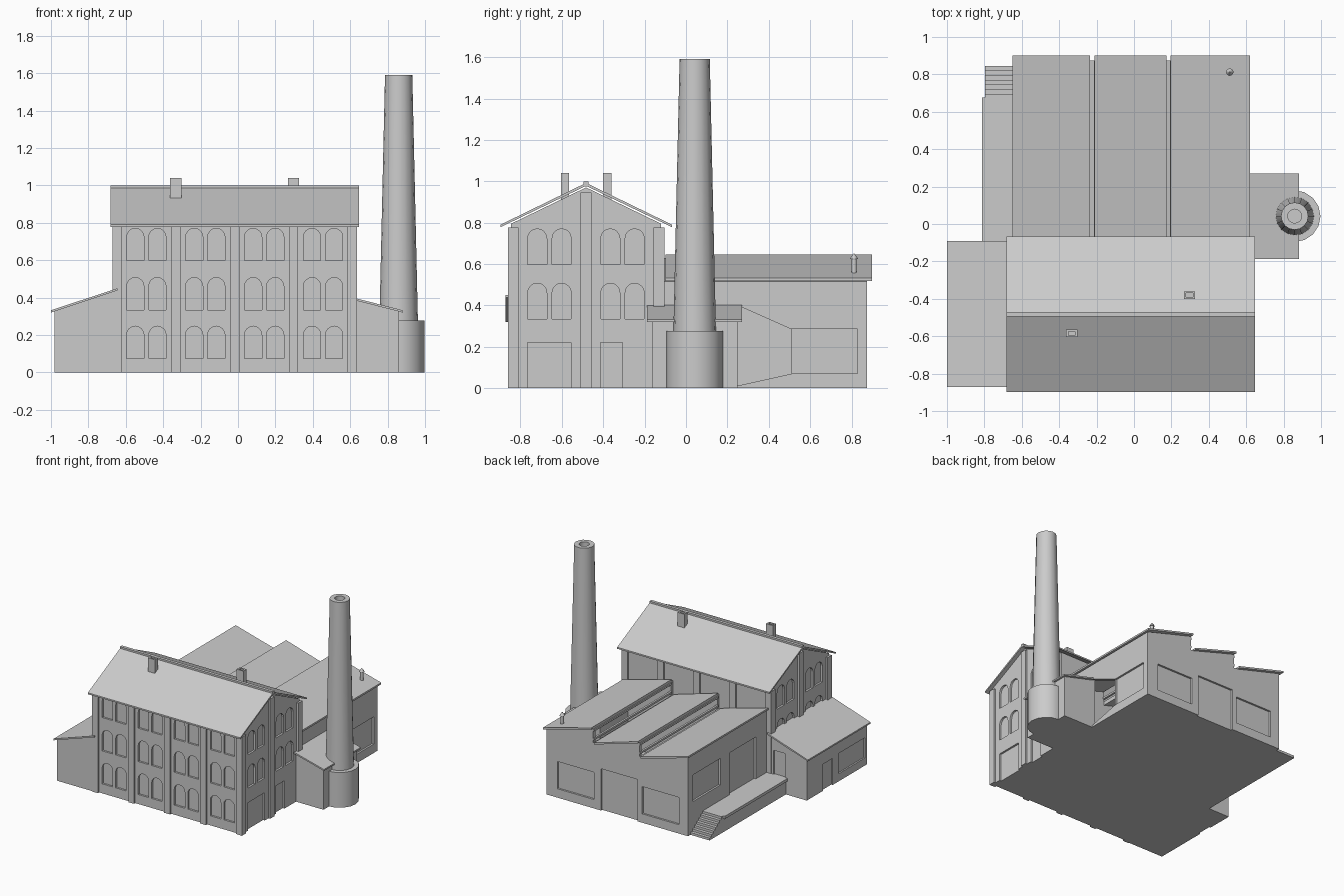
import bpy, bmesh, math

if "Cube" in bpy.data.objects:
    bpy.data.objects.remove(bpy.data.objects["Cube"])

grey = bpy.data.materials.new("plain_grey")
grey.diffuse_color = (0.6, 0.6, 0.6, 1)
grey.use_nodes = True
grey.node_tree.nodes["Principled BSDF"].inputs["Base Color"].default_value = grey.diffuse_color


def prism(bm, pts, axis, a, b):
    """Extrude a 2D outline along x (pts = y,z), y (pts = x,z) or z (pts = x,y)."""
    place = {'x': lambda p, d: (d, p[0], p[1]),
             'y': lambda p, d: (p[0], d, p[1]),
             'z': lambda p, d: (p[0], p[1], d)}[axis]
    lo = [bm.verts.new(place(p, a)) for p in pts]
    hi = [bm.verts.new(place(p, b)) for p in pts]
    n = len(pts)
    faces = [bm.faces.new(lo), bm.faces.new(hi)]
    faces += [bm.faces.new((lo[i], lo[(i + 1) % n], hi[(i + 1) % n], hi[i])) for i in range(n)]
    bmesh.ops.recalc_face_normals(bm, faces=faces)


def make(name, *solids):
    bm = bmesh.new()
    for s in solids:
        prism(bm, *s)
    me = bpy.data.meshes.new(name)
    bm.to_mesh(me)
    bm.free()
    ob = bpy.data.objects.new(name, me)
    bpy.context.collection.objects.link(ob)
    me.materials.append(grey)
    return ob


def carve(ob, *solids):
    """Cut the given prisms out of an object."""
    cutter = make("cutter", *solids)
    cutter.hide_render = True
    mod = ob.modifiers.new("cut", 'BOOLEAN')
    mod.operation, mod.solver, mod.object = 'DIFFERENCE', 'EXACT', cutter
    bpy.context.view_layer.objects.active = ob
    bpy.ops.object.modifier_apply(modifier=mod.name)
    bpy.data.objects.remove(cutter)


def rect(u0, u1, v0, v1):
    return [(u0, v0), (u1, v0), (u1, v1), (u0, v1)]


def box(x0, x1, y0, y1, z0, z1):
    return (rect(x0, x1, y0, y1), 'z', z0, z1)


def arch(c, z0, w=0.092, h=0.172):
    r = w / 2
    top = [(c + r * math.cos(math.pi * i / 8), z0 + h - r + r * math.sin(math.pi * i / 8)) for i in range(9)]
    return [(c - r, z0), (c + r, z0)] + top


def slab(p, q, t):
    """Thin sloping strip whose top edge runs from p to q."""
    return [p, q, (q[0], q[1] - t), (p[0], p[1] - t)]


def lathe(name, x, y, profile, sides, tilt=0):
    bm = bmesh.new()
    rings = [[bm.verts.new((x + r * math.cos(2 * math.pi * i / sides),
                            y + r * math.sin(2 * math.pi * i / sides), z)) for i in range(sides)]
             for r, z in profile]
    for a, b in zip(rings, rings[1:]):
        for i in range(sides):
            j = (i + 1) % sides
            bm.faces.new((a[i], a[j], b[j], b[i]))
    bm.faces.new(rings[0][::-1])
    bm.faces.new(rings[-1])
    bmesh.ops.recalc_face_normals(bm, faces=bm.faces[:])
    me = bpy.data.meshes.new(name)
    bm.to_mesh(me)
    bm.free()
    ob = bpy.data.objects.new(name, me)
    bpy.context.collection.objects.link(ob)
    me.materials.append(grey)
    bpy.ops.object.select_all(action='DESELECT')
    ob.select_set(True)
    bpy.context.view_layer.objects.active = ob
    bpy.ops.object.shade_smooth_by_angle(angle=math.radians(35))


# Main mill block with recessed arched windows and side doors
YC, D = -0.483, 0.015
X0, X1, Y0, Y1 = -0.655, 0.622, -0.845, -0.121
mill = make("mill_walls", ([(Y0, 0), (Y1, 0), (Y1, 0.795), (YC, 0.97), (Y0, 0.795)], 'x', X0, X1))
rows = (0.075, 0.335, 0.598)
cuts = []
for bay in (-0.49, -0.175, 0.14, 0.455):
    for off in (-0.059, 0.059):
        cuts += [(arch(bay + off, z), 'y', Y0 - 0.05, Y0 + D) for z in rows]
for xa, xb in ((X0 - 0.05, X0 + D), (X1 - D, X1 + 0.05)):
    for bay in (-0.66, -0.307):
        for off in (-0.059, 0.059):
            cuts += [(arch(bay + off, z), 'x', xa, xb) for z in rows[1:]]
cuts += [(rect(a, b, -0.05, 0.22), 'x', X1 - D, X1 + 0.05) for a, b in ((-0.765, -0.555), (-0.413, -0.308))]
carve(mill, *cuts)

# Pilasters on all four sides
pil = []
for i in range(5):
    c = -0.645 + 0.314 * i
    for y in (Y0, Y1):
        pil.append(box(c - 0.025, c + 0.025, y - D, y + D, 0, 0.777))
for x in (X0, X1):
    for c, top in ((-0.835, 0.777), (YC, 0.945), (-0.131, 0.777)):
        pil.append(box(x - D, x + D, c - 0.026, c + 0.026, 0, top))
make("mill_pilasters", *pil)

# Mill roof, ridge cap and two vent stacks
make("mill_roof", ([(-0.897, 0.79), (YC, 0.992), (-0.067, 0.79), (-0.067, 0.778), (YC, 0.978), (-0.897, 0.778)],
                   'x', -0.683, 0.648))
make("mill_ridge", (rect(YC - 0.012, YC + 0.012, 0.975, 1.0), 'x', -0.683, 0.648))
for i, (x, y) in enumerate(((-0.333, -0.585), (0.297, -0.38))):
    stack = make("roof_stack_%d" % (i + 1), box(x - 0.03, x + 0.03, y - 0.02, y + 0.02, 0.9, 1.04))
    carve(stack, box(x - 0.018, x + 0.018, y - 0.01, y + 0.01, 1.01, 1.1))

# Saw-tooth hall, hollow, with recessed panels and an open side bay
teeth = ((-0.63, -0.21), (-0.195, 0.19), (0.215, 0.605))


def saw(inset):
    pts = [(0.605 - inset, inset / 3), (-0.63 + inset, inset / 3)]
    for i, x in enumerate((-0.63, -0.205, 0.2)):
        end = (-0.205, 0.2, 0.605)[i]
        s = inset if i in (0,) else 0
        e = inset if i == 2 else 0
        pts += [(x + s, 0.628 - inset), (end - e, 0.516 - inset)]
    return pts


hall = make("hall_walls", (saw(0), 'y', -0.13, 0.875))
carve(hall, (saw(0.03), 'y', -0.10, 0.845))
panels = [(rect(a, b, lo, hi), 'y', 0.86, 0.95)
          for a, b, lo, hi in ((0.19, 0.51, 0.07, 0.285), (-0.19, 0.13, -0.05, 0.33), (-0.55, -0.23, 0.07, 0.285))]
panels += [(rect(0.51, 0.83, 0.07, 0.285), 'x', 0.59, 0.7),
           ([(0.25, 0.012), (0.51, 0.07), (0.509, 0.285), (0.25, 0.4)], 'x', 0.55, 0.7),
           (rect(0.47, 0.81, 0.25, 0.46), 'x', -0.7, -0.615),
           (rect(0.03, 0.355, 0.13, 0.46), 'x', -0.7, -0.615)]
carve(hall, *panels)

# Saw-tooth roof slabs and clerestory frames
make("hall_roof", *[(slab((a, 0.645), (b, 0.532), 0.014), 'y', -0.1, 0.9)
                    for a, b in ((-0.65, -0.235), (-0.21, 0.175), (0.195, 0.62))])
make("clerestory_rails", *[box(x - 0.008, x + 0.008, -0.1, 0.875, z, z + 0.015)
                           for x in (-0.205, 0.2) for z in (0.535, 0.605)])
lathe("hall_vent", 0.512, 0.812, [(0.013, 0.54), (0.013, 0.625), (0.02, 0.625), (0.003, 0.65)], 12)

# Left lean-to with door, window and dock door
lean = make("lean_to_walls", ([(-0.98, 0), (-0.64, 0), (-0.64, 0.44), (-0.98, 0.327)], 'y', -0.855, -0.107))
carve(lean, (rect(-0.83, -0.5, 0.06, 0.22), 'x', -1.1, -0.968),
      (rect(-0.43, -0.31, -0.05, 0.21), 'x', -1.1, -0.968),
      (rect(-0.79, -0.69, 0.13, 0.32), 'y', -0.119, 0))
make("lean_to_roof", (slab((-1.0, 0.332), (-0.645, 0.45), 0.012), 'y', -0.872, -0.09))

# Right boiler shed
make("shed_walls", ([(0.59, 0), (0.862, 0), (0.862, 0.325), (0.59, 0.395)], 'y', -0.165, 0.25))
make("shed_roof", (slab((0.6, 0.404), (0.882, 0.332), 0.012), 'y', -0.188, 0.27))

# Loading dock with a flight of steps
make("dock_base", box(-0.797, -0.62, -0.11, 0.67, 0, 0.11))
make("dock_slab", box(-0.812, -0.62, -0.11, 0.675, 0.108, 0.13))
steps = [(0.66, 0)]
N = 7
for i in range(N):
    z = 0.13 - 0.13 * i / N
    steps += [(0.66 if i == 0 else 0.67 + 0.175 * i / N, z), (0.67 + 0.175 * (i + 1) / N, z)]
steps.append((0.845, 0))
make("dock_steps", (steps, 'x', -0.797, -0.62))

# Chimney on a round base, hollow at the top
lathe("chimney_base", 0.859, 0.042, [(0.138, 0), (0.138, 0.277)], 16)
lathe("chimney", 0.859, 0.042, [(0.103, 0.27), (0.073, 1.59), (0.037, 1.59), (0.037, 1.45)], 16)
